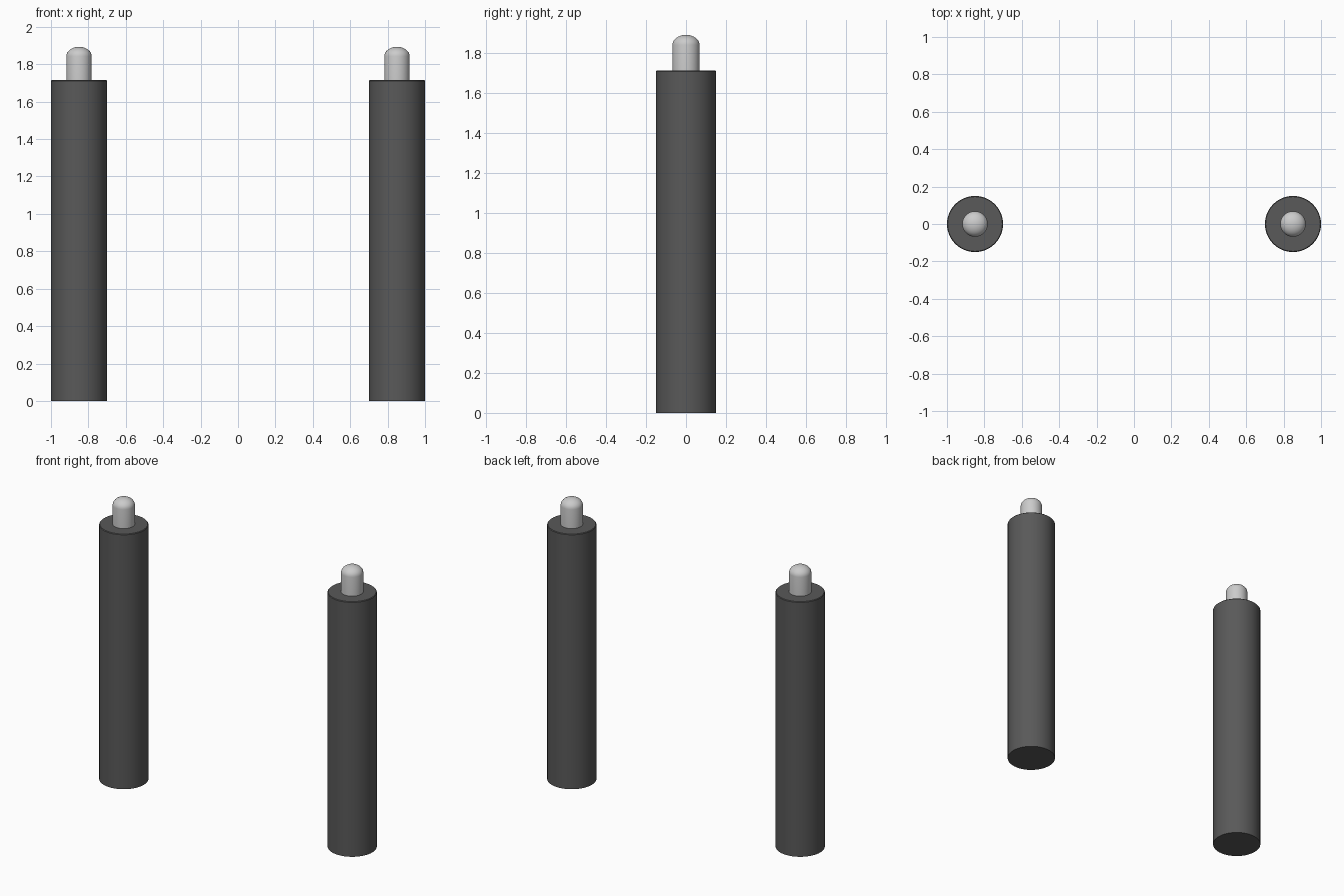
import bpy, bmesh, math

if "Cube" in bpy.data.objects:
    bpy.data.objects.remove(bpy.data.objects["Cube"])

SEGMENTS = 48


def lathe(name, profile, x, material=None):
    """Spin an (r, z) profile, starting and ending on the axis, about z."""
    bm = bmesh.new()
    verts = [bm.verts.new((r, 0, z)) for r, z in profile]
    edges = [bm.edges.new(pair) for pair in zip(verts, verts[1:])]
    bmesh.ops.spin(bm, geom=verts + edges, cent=(0, 0, 0), axis=(0, 0, 1),
                   angle=2 * math.pi, steps=SEGMENTS, use_duplicate=False)
    bmesh.ops.remove_doubles(bm, verts=bm.verts, dist=1e-5)
    bmesh.ops.recalc_face_normals(bm, faces=bm.faces)
    mesh = bpy.data.meshes.new(name)
    bm.to_mesh(mesh)
    bm.free()
    obj = bpy.data.objects.new(name, mesh)
    obj.location.x = x
    bpy.context.collection.objects.link(obj)
    if material:
        mesh.materials.append(material)
    bpy.ops.object.select_all(action='DESELECT')
    obj.select_set(True)
    bpy.context.view_layer.objects.active = obj
    bpy.ops.object.shade_smooth_by_angle(angle=math.radians(30))
    return obj


dark = bpy.data.materials.new("dark_grey")
dark.diffuse_color = (0.1, 0.1, 0.1, 1)
dark.use_nodes = True
dark.node_tree.nodes["Principled BSDF"].inputs["Base Color"].default_value = dark.diffuse_color

R, TOP = 0.15, 1.715            # post radius and height
PIN_R, PIN_TOP = 0.068, 1.893   # pin radius and tip
DOME = 0.05                     # height of the rounded tip

# Post: plain cylinder with a hairline chamfer on the upper rim
post = [(0, 0), (R, 0), (R, TOP - 0.004), (R - 0.004, TOP), (0, TOP)]

# Pin: shaft finished with a slightly flattened dome
pin = [(0, TOP), (PIN_R, TOP)]
for i in range(9):
    a = math.pi / 2 * i / 8
    pin.append((PIN_R * math.cos(a), PIN_TOP - DOME + DOME * math.sin(a)))

for side, x in (("left", -0.85), ("right", 0.85)):
    lathe("post_" + side, post, x, dark)
    lathe("pin_" + side, pin, x)
